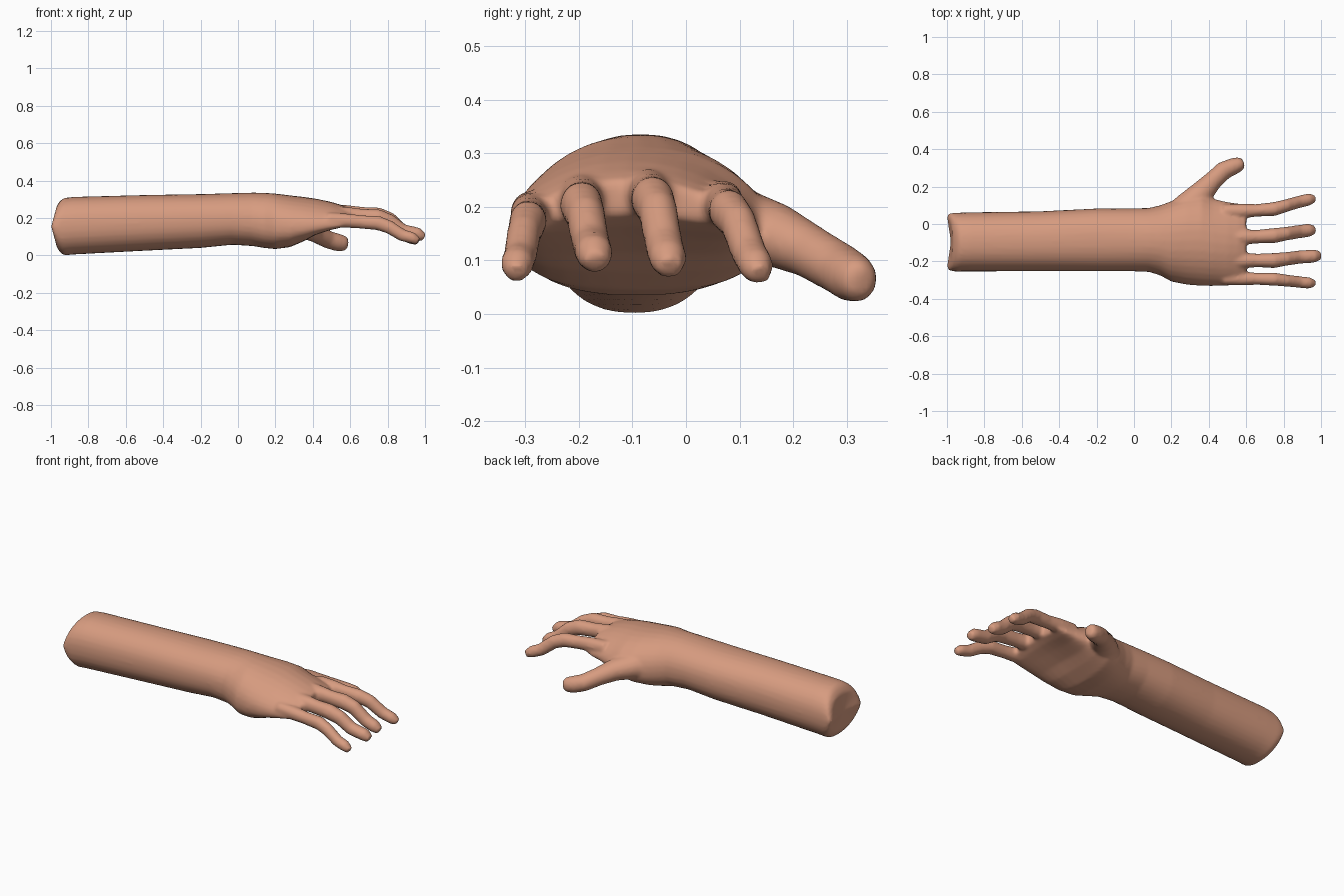
import bpy, bmesh, math
from mathutils import Vector

if "Cube" in bpy.data.objects:
    bpy.data.objects.remove(bpy.data.objects["Cube"])

skin = bpy.data.materials.new("skin")
skin.diffuse_color = (0.68, 0.33, 0.215, 1)
skin.use_nodes = True
skin.node_tree.nodes["Principled BSDF"].inputs["Base Color"].default_value = skin.diffuse_color
SIDES = 32
bm = bmesh.new()


def skin_rings(rings):
    """Bridge rings of points into a closed tube."""
    vr = [[bm.verts.new(p) for p in r] for r in rings]
    n = len(vr[0])
    for a, b in zip(vr, vr[1:]):
        for i in range(n):
            bm.faces.new((a[i], a[(i + 1) % n], b[(i + 1) % n], b[i]))
    for ring in (vr[0], vr[-1]):
        c = bm.verts.new(sum((v.co for v in ring), Vector()) / n)
        for i in range(n):
            bm.faces.new((ring[i], ring[(i + 1) % n], c))


def body(sections):
    """Loft of x, y range, z range, arch (edge droop), end wedge."""
    rings = []
    for x, y0, y1, z0, z1, arch, wedge in sections:
        ring = []
        for i in range(SIDES):
            t = 2 * math.pi * i / SIDES
            c, s = math.cos(t), math.sin(t)
            ex = 0.9
            cy = math.copysign(abs(c) ** ex, c)
            sz = math.copysign(abs(s) ** ex, s)
            ring.append(Vector((x + wedge * abs(sz),
                                (y0 + y1) / 2 + (y1 - y0) / 2 * cy,
                                (z0 + z1) / 2 + (z1 - z0) / 2 * sz - arch * cy * cy)))
        rings.append(ring)
    skin_rings(rings)


def digit(points):
    """Round tube through (x, y, z, half width, half thickness)."""
    pts = [Vector(p[:3]) for p in points]
    rings = []
    for k, p in enumerate(points):
        d = (pts[min(k + 1, len(pts) - 1)] - pts[max(k - 1, 0)]).normalized()
        side = Vector((0, 0, 1)).cross(d).normalized()
        up = d.cross(side)
        rings.append([pts[k] + side * p[3] * math.cos(a) + up * p[4] * math.sin(a)
                      for a in (2 * math.pi * i / 16 for i in range(16))])
    skin_rings(rings)


# Forearm, wrist and palm
body([
    (-1.00, -.225, .035, .045, .265, 0, .03),
    (-.995, -.247, .055, .015, .293, 0, .045),
    (-.96, -.254, .060, .000, .307, 0, .03),
    (-.88, -.254, .062, .005, .313, 0, 0),
    (-.50, -.252, .068, .025, .323, 0, 0),
    (-.20, -.252, .083, .040, .328, 0, 0),
    (-.03, -.252, .083, .057, .333, .005, 0),
    (.08, -.256, .086, .050, .336, .01, 0),
    (.14, -.275, .100, .040, .335, .02, 0),
    (.20, -.308, .122, .034, .331, .025, 0),
    (.28, -.324, .150, .045, .321, .03, 0),
    (.36, -.331, .160, .080, .312, .04, 0),
    (.42, -.332, .135, .115, .303, .05, 0),
    (.50, -.330, .118, .145, .286, .05, 0),
    (.56, -.325, .110, .165, .268, .05, 0),
    (.60, -.312, .100, .185, .250, .045, 0),
])

# Fingers: root y, mid y, tip y, root z, tip z, tip x, size
for y0, y1, y2, z0, z2, x2, r in [
        (.070, .080, .138, .205, .072, .965, 1.0),
        (-.070, -.062, -.030, .226, .085, .965, 1.08),
        (-.195, -.195, -.168, .216, .095, .995, 1.08),
        (-.292, -.295, -.318, .186, .075, .965, .95)]:
    w, h = .037 * r, .041 * r
    digit([
        (.48, y0, z0 + .005, w, h),
        (.58, y0, z0, w * 1.05, h),
        (.66, y0 * .7 + y1 * .3, z0 - .007, w * .92, h * .93),
        (.75, y1, z0 - .013, w * 1.02, h),
        (.81, y1 * .7 + y2 * .3, z0 - .035, w * .92, h * .93),
        (.88, y1 * .35 + y2 * .65, z2 * .6 + (z0 - .03) * .4, w * .9, h * .85),
        (x2 - .03, y2 - (y2 - y1) * .12, z2 + .018, w * .9, h * .8),
        (x2, y2, z2, w * .6, h * .5),
    ])

# Thumb
digit([
    (.20, .01, .165, .08, .085),
    (.29, .09, .165, .082, .075),
    (.36, .165, .148, .066, .060),
    (.42, .230, .117, .052, .050),
    (.48, .286, .085, .050, .048),
    (.53, .308, .070, .046, .048),
    (.568, .322, .063, .038, .042),
    (.585, .328, .060, .024, .028),
])

bmesh.ops.recalc_face_normals(bm, faces=bm.faces)
mesh = bpy.data.meshes.new("arm_and_hand")
bm.to_mesh(mesh)
bm.free()
arm = bpy.data.objects.new("arm_and_hand", mesh)
bpy.context.collection.objects.link(arm)
mesh.materials.append(skin)

# Fuse everything into one soft skin
rm = arm.modifiers.new("fuse", 'REMESH')
rm.mode = 'VOXEL'
rm.voxel_size = 0.009
rm.use_smooth_shade = True
sm = arm.modifiers.new("soften", 'SMOOTH')
sm.factor = 0.5
sm.iterations = 8
